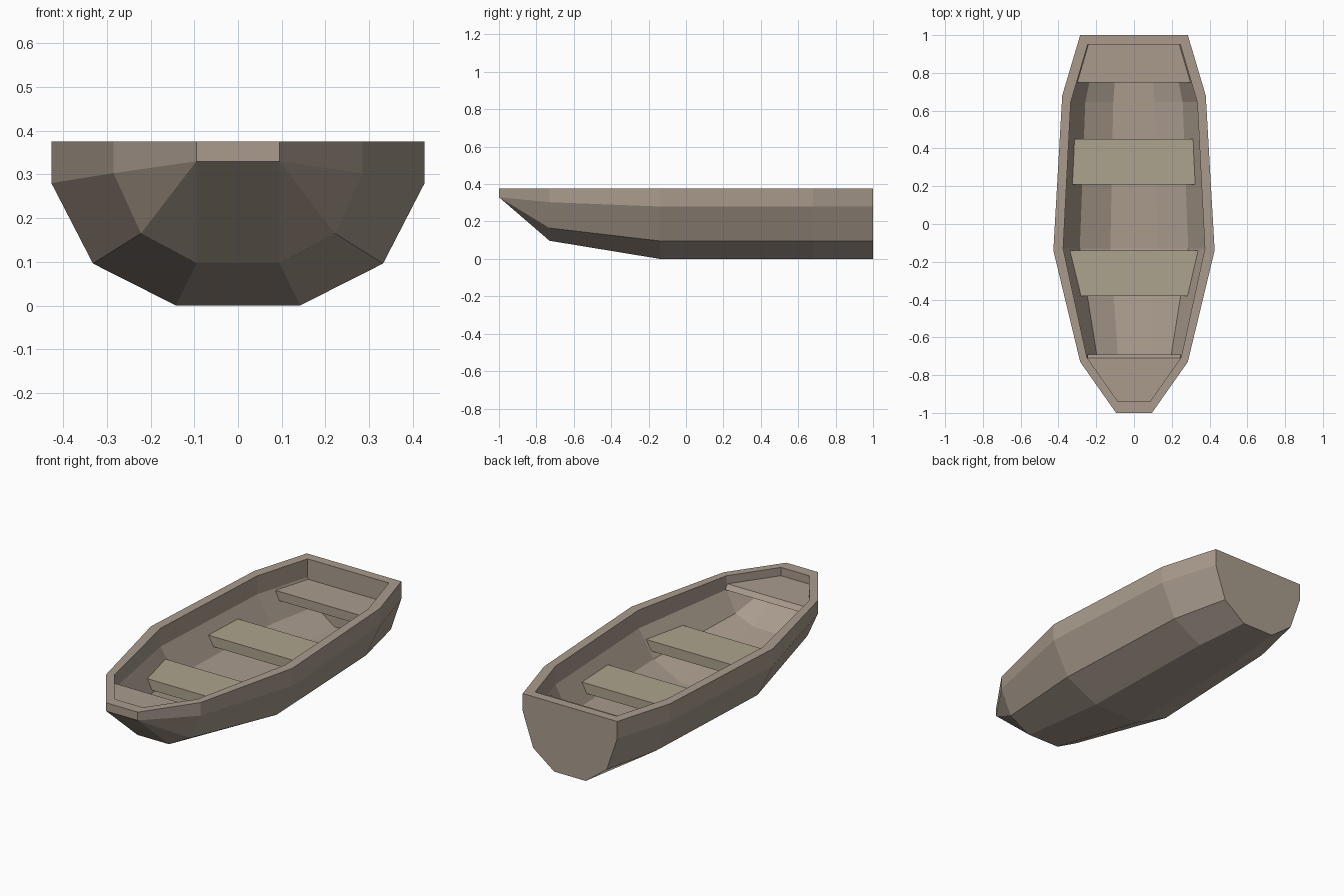
import bpy, bmesh

if "Cube" in bpy.data.objects:
    bpy.data.objects.remove(bpy.data.objects["Cube"])

RIM = 0.375


def material(name, rgb):
    m = bpy.data.materials.new(name)
    m.diffuse_color = (*rgb, 1)
    m.use_nodes = True
    m.node_tree.nodes["Principled BSDF"].inputs["Base Color"].default_value = m.diffuse_color
    return m


hull_mat = material("weathered_wood", (0.40, 0.33, 0.27))
seat_mat = material("seat_wood", (0.42, 0.37, 0.27))


def finish(bm, name, mat):
    bmesh.ops.remove_doubles(bm, verts=bm.verts, dist=0.0005)
    bmesh.ops.recalc_face_normals(bm, faces=bm.faces)
    me = bpy.data.meshes.new(name)
    bm.to_mesh(me)
    bm.free()
    me.materials.append(mat)
    ob = bpy.data.objects.new(name, me)
    bpy.context.collection.objects.link(ob)
    return ob


def skin(bm, stations):
    """Loft mirrored half sections along y and cap both ends."""
    rows = []
    for y, half in stations:
        pts = [(-x, z) for x, z in half] + [(x, z) for x, z in reversed(half)]
        rows.append([bm.verts.new((x, y, z)) for x, z in pts])
    for a, b in zip(rows, rows[1:]):
        for k in range(len(a) - 1):
            bm.faces.new((a[k], a[k + 1], b[k + 1], b[k]))
    bm.faces.new(rows[0])
    bm.faces.new(rows[-1])
    return rows


# Half sections from rim down to floor: rim, wall foot, chine, floor edge
outer = [
    (-1.00, [(0.095, RIM)] + [(0.095, 0.33)] * 3),
    (-0.73, [(0.285, RIM), (0.285, 0.303), (0.222, 0.165), (0.095, 0.097)]),
    (-0.14, [(0.427, RIM), (0.427, 0.28), (0.332, 0.096), (0.142, 0)]),
    (0.68, [(0.38, RIM), (0.38, 0.28), (0.295, 0.096), (0.125, 0)]),
    (1.00, [(0.285, RIM), (0.285, 0.28), (0.222, 0.096), (0.095, 0)]),
]
inner = [
    (-0.94, [(0.085, RIM)] + [(0.085, 0.325)] * 3),
    (-0.705, [(0.25, RIM), (0.25, 0.30), (0.195, 0.185), (0.085, 0.14)]),
    (-0.13, [(0.375, RIM), (0.375, 0.275), (0.287, 0.13), (0.125, 0.048)]),
    (0.645, [(0.335, RIM), (0.335, 0.275), (0.258, 0.13), (0.11, 0.048)]),
    (0.95, [(0.245, RIM), (0.245, 0.275), (0.195, 0.13), (0.085, 0.048)]),
]

# Hull: outer and inner skins joined by the flat rim
bm = bmesh.new()
o, i = skin(bm, outer), skin(bm, inner)
for side in (0, -1):
    for k in range(len(o) - 1):
        bm.faces.new((o[k][side], o[k + 1][side], i[k + 1][side], i[k][side]))
for end in (0, -1):
    bm.faces.new((o[end][0], o[end][-1], i[end][-1], i[end][0]))
finish(bm, "hull", hull_mat)


def inner_width(y, z):
    """Half width of the inner hull at a given y and z."""
    for (ya, a), (yb, b) in zip(inner, inner[1:]):
        if y <= yb:
            t = (y - ya) / (yb - ya)
            sec = [(p[0] + (q[0] - p[0]) * t, p[1] + (q[1] - p[1]) * t)
                   for p, q in zip(a, b)]
            break
    for (x0, z0), (x1, z1) in zip(sec, sec[1:]):
        if z >= z1:
            return x0 + (x1 - x0) * (z0 - z) / (z0 - z1)
    return sec[-1][0]


def board(name, y0, y1, z0, z1, mat, slope=0.0):
    """Plank whose ends follow the inner hull; slope pushes the lower aft edge out."""
    bm = bmesh.new()
    skin(bm, [(y0, [(inner_width(y0, z), z) for z in (z1, z0)]),
              (y1, [(inner_width(y1, z), z) for z in (z1, z0)])])
    bm.faces.ensure_lookup_table()
    rows = sorted(bm.verts, key=lambda v: (v.co.y, v.co.z))
    for v in rows[4:6]:
        v.co.y += slope
    # close the top
    top = [v for v in bm.verts if abs(v.co.z - z1) < 1e-5]
    bmesh.ops.contextual_create(bm, geom=top)
    finish(bm, name, mat)


# Seats and end decks
board("front_seat", -0.38, -0.14, 0.165, 0.22, seat_mat)
board("middle_seat", 0.21, 0.45, 0.165, 0.22, seat_mat)
board("stern_seat", 0.75, 0.949, 0.215, 0.265, hull_mat)
board("bow_deck", -0.939, -0.71, 0.305, 0.33, hull_mat, 0.02)
